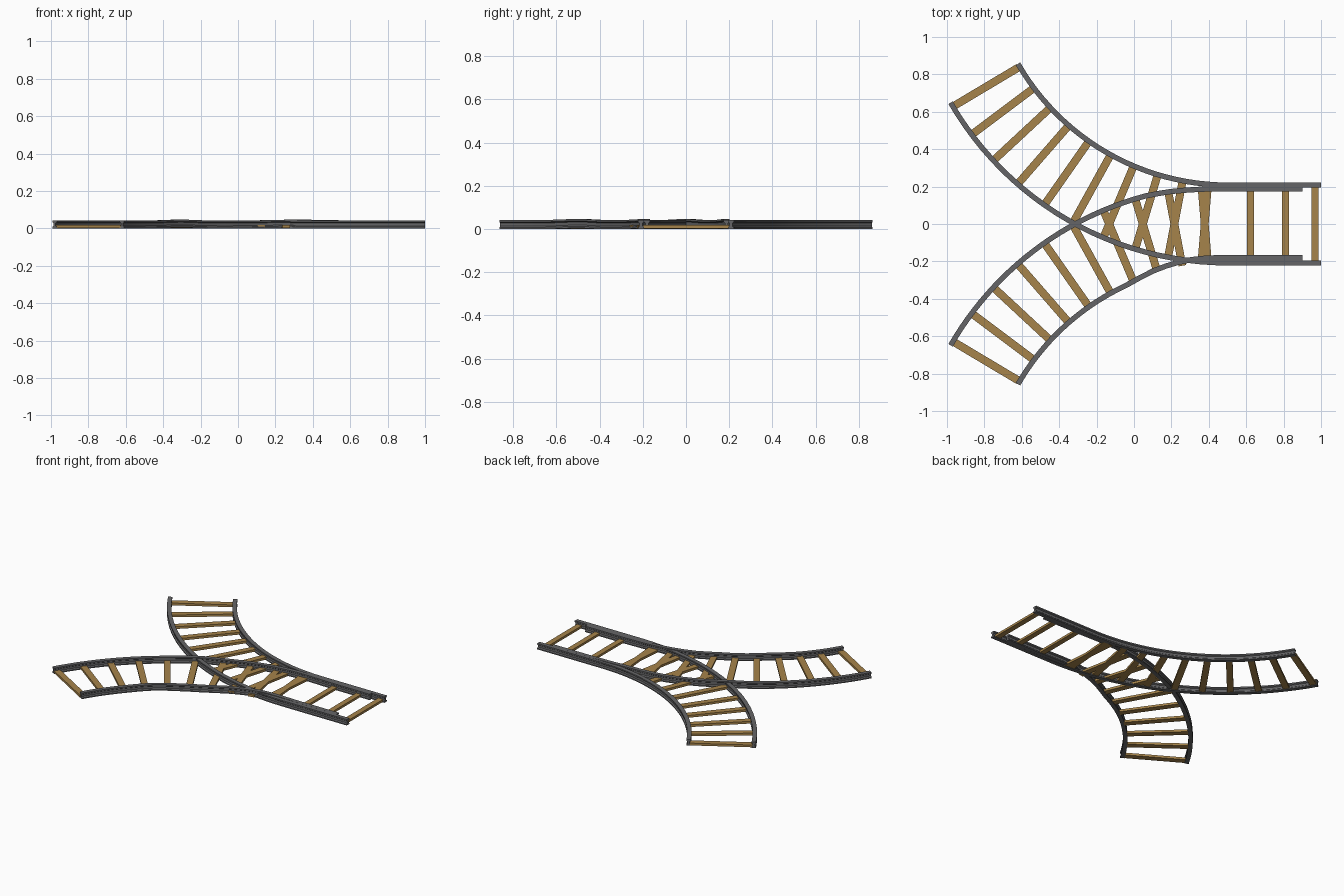
import bpy, math
from mathutils import Vector

if "Cube" in bpy.data.objects:
    bpy.data.objects.remove(bpy.data.objects["Cube"])

R, X0, HALF = 1.505, 0.503, 0.208      # centre-line radius, curve start, half gauge


def material(name, rgb):
    m = bpy.data.materials.new(name)
    m.diffuse_color = (*rgb, 1)
    m.use_nodes = True
    m.node_tree.nodes["Principled BSDF"].inputs["Base Color"].default_value = m.diffuse_color
    return m


STEEL = material("dark_steel", (0.13, 0.13, 0.135))
WOOD = material("sleeper_wood", (0.38, 0.23, 0.07))

# right half of the rail section: foot, web, head
HALF_SECTION = [(0.014, 0.0), (0.014, 0.008), (0.007, 0.014),
                (0.007, 0.028), (0.014, 0.033), (0.014, 0.042)]
SECTION = HALF_SECTION + [(-u, z) for u, z in reversed(HALF_SECTION)]


def mesh_object(name, verts, faces, mat):
    me = bpy.data.meshes.new(name)
    me.from_pydata(verts, [], faces)
    me.materials.append(mat)
    ob = bpy.data.objects.new(name, me)
    bpy.context.collection.objects.link(ob)
    return ob


def sweep_rail(name, path, lift=lambda x: 0.0):
    pts = [Vector(p) for p in path]
    n, k = len(pts), len(SECTION)
    verts = []
    for i, p in enumerate(pts):
        t = (pts[min(i + 1, n - 1)] - pts[max(i - 1, 0)]).normalized()
        # keep both track ends square to the rail
        side = Vector((-t.y, t.x))
        for u, z in SECTION:
            q = p + side * u
            verts.append((q.x, q.y, z + lift(p.x)))
    faces = [(i * k + j, i * k + (j + 1) % k, (i + 1) * k + (j + 1) % k, (i + 1) * k + j)
             for i in range(n - 1) for j in range(k)]
    faces += [tuple(reversed(range(k))), tuple((n - 1) * k + j for j in range(k))]
    ob = mesh_object(name, verts, faces, STEEL)
    bpy.ops.object.select_all(action='DESELECT')
    ob.select_set(True)
    bpy.context.view_layer.objects.active = ob
    bpy.ops.object.mode_set(mode='EDIT')
    bpy.ops.mesh.select_all(action='SELECT')
    bpy.ops.mesh.normals_make_consistent(inside=False)
    bpy.ops.object.mode_set(mode='OBJECT')
    bpy.ops.object.shade_smooth_by_angle(angle=math.radians(25))


def arc(radius, sign, stop=0.0, steps=24):
    """Branch curve from its far end (60 degrees) back towards the straight."""
    out = []
    for i in range(steps + 1):
        a = math.radians(60 + (stop - 60) * i / steps)
        out.append((X0 - radius * math.sin(a), sign * (R - radius * math.cos(a))))
    return out


def sleeper(name, x, y, angle, length, width):
    bpy.ops.mesh.primitive_cube_add(size=1, location=(x, y, 0.011), rotation=(0, 0, angle))
    ob = bpy.context.object
    ob.name = name
    ob.scale = (width, length, 0.016)
    ob.data.materials.append(WOOD)


# main branch rails, full length
sweep_rail("main_rail_outer", arc(R - HALF, 1) + [(0.75, HALF), (1.0, HALF)])
sweep_rail("main_rail_inner", arc(R + HALF, 1) + [(0.75, -HALF), (1.0, -HALF)])


# second branch rails: nested inside the main pair, slightly lifted where they cross
def lift(x):
    return 0.005 * (math.exp(-((x + 0.31) / 0.1) ** 2) + math.exp(-((x - 0.32) / 0.18) ** 2))


sweep_rail("second_rail_inner", arc(R + HALF, -1, 15) +
           [(0.13, 0.163), (0.2, 0.174), (0.28, 0.181), (0.36, 0.186), (0.44, 0.188),
            (0.6, 0.188), (0.9, 0.188)], lift)
sweep_rail("second_rail_outer", arc(R - HALF, -1, 25) +
           [(0.03, -0.288), (0.1, -0.252), (0.17, -0.225), (0.24, -0.204), (0.31, -0.19),
            (0.38, -0.183), (0.45, -0.18), (0.6, -0.18), (0.9, -0.18)], lift)

# sleepers fanned along both curves
for branch, sign in (("main", 1), ("second", -1)):
    for k in range(10):
        a = math.radians(59.2 - 6.05 * k)
        sleeper(f"{branch}_sleeper_{k}", X0 - R * math.sin(a), sign * (R - R * math.cos(a)),
                sign * -a, 0.4, 0.042)

# sleepers under the straight
for k, x in enumerate((0.622, 0.81, 0.968)):
    sleeper(f"straight_sleeper_{k}", x, 0, 0, 0.4, 0.038)
